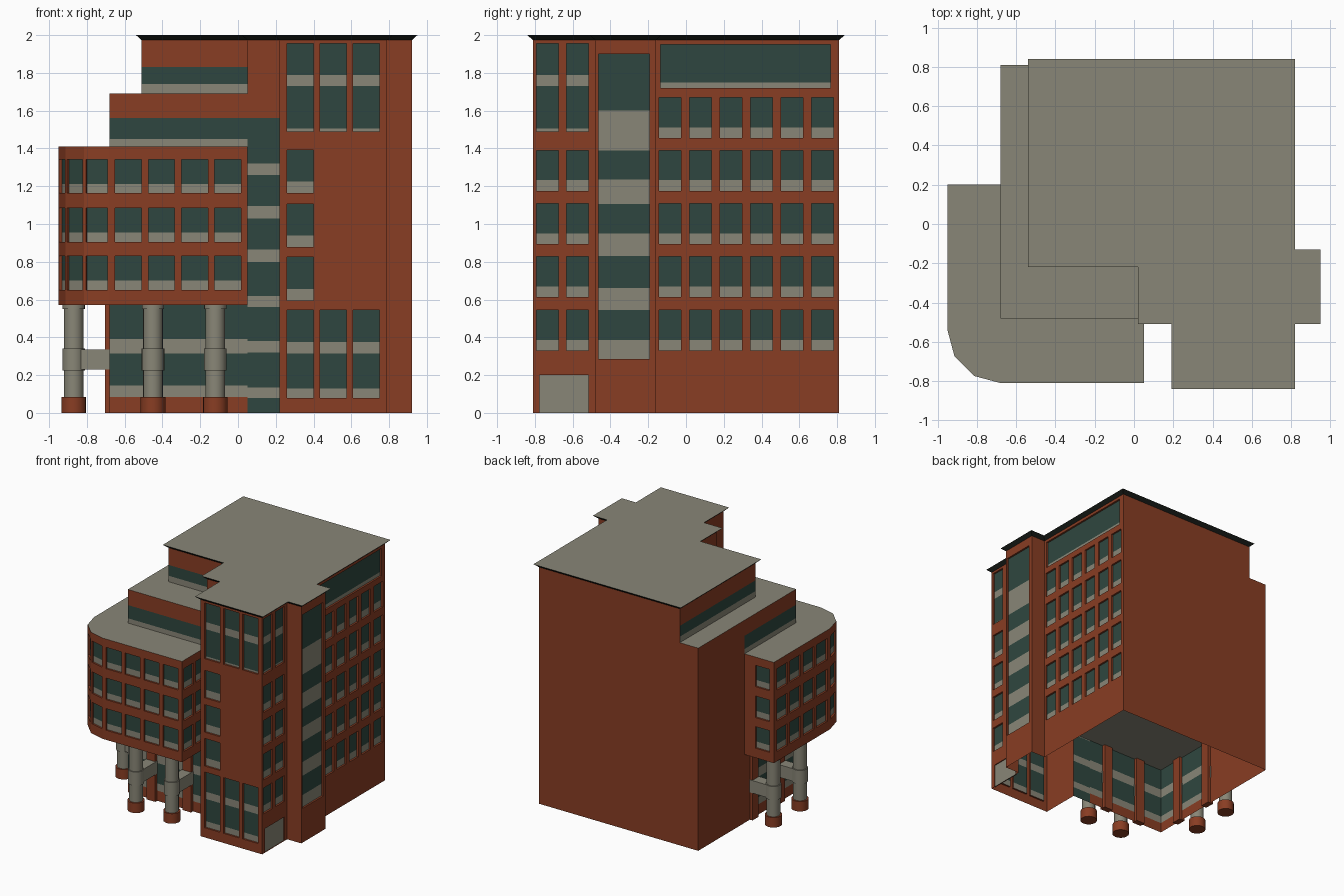
import bpy, bmesh, math
from mathutils import Vector

if "Cube" in bpy.data.objects:
    bpy.data.objects.remove(bpy.data.objects["Cube"])


def colour(name, rgb):
    m = bpy.data.materials.new(name)
    m.diffuse_color = (*rgb, 1)
    m.use_nodes = True
    m.node_tree.nodes["Principled BSDF"].inputs["Base Color"].default_value = m.diffuse_color
    return m


MATS = [colour("brick_red", (0.25, 0.047, 0.017)),
        colour("window_green", (0.028, 0.062, 0.050)),
        colour("stone_grey", (0.25, 0.24, 0.185)),
        colour("eave_black", (0.011, 0.014, 0.011))]
BRICK, GLASS, STONE, EAVE = range(4)


def finish(name, bm):
    bmesh.ops.remove_doubles(bm, verts=bm.verts, dist=1e-5)
    me = bpy.data.meshes.new(name)
    bm.to_mesh(me)
    bm.free()
    for m in MATS:
        me.materials.append(m)
    ob = bpy.data.objects.new(name, me)
    bpy.context.collection.objects.link(ob)
    return ob


def face(bm, pts, mat):
    f = bm.faces.new([bm.verts.new(p) for p in pts])
    f.material_index = mat


def wall(bm, p0, p1, z0, z1, openings=()):
    """Wall from p0 to p1 (outside on the right); opening = (u0, u1, bands, depth)."""
    a, b = Vector((*p0, 0)), Vector((*p1, 0))
    length = (b - a).length
    d = (b - a) / length
    inward = Vector((-d.y, d.x, 0))

    def P(u, z, depth=0):
        return a + d * u + inward * depth + Vector((0, 0, z))

    us, zs, holes = {0, length}, {z0, z1}, []
    for u0, u1, bands, dep in openings:
        lo, hi = bands[0][0], bands[-1][1]
        holes.append((u0, u1, lo, hi))
        us |= {u0, u1}
        zs |= {lo, hi}
        for s, t, m in bands:                      # panes
            face(bm, [P(u0, s, dep), P(u1, s, dep), P(u1, t, dep), P(u0, t, dep)], m)
        if dep:                                    # reveals
            c = [(u0, lo), (u1, lo), (u1, hi), (u0, hi)]
            for i in range(4):
                q, r = c[i], c[(i + 1) % 4]
                face(bm, [P(*q), P(*r), P(*r, dep), P(*q, dep)], BRICK)
    us, zs = sorted(us), sorted(zs)
    for i in range(len(us) - 1):
        for j in range(len(zs) - 1):
            if us[i + 1] - us[i] < 1e-5 or zs[j + 1] - zs[j] < 1e-5:
                continue
            u, z = (us[i] + us[i + 1]) / 2, (zs[j] + zs[j + 1]) / 2
            if not any(h[0] < u < h[1] and h[2] < z < h[3] for h in holes):
                face(bm, [P(us[i], zs[j]), P(us[i + 1], zs[j]),
                          P(us[i + 1], zs[j + 1]), P(us[i], zs[j + 1])], BRICK)


def pane(z, h, sill=0.057):
    return [(z, z + sill, STONE), (z + sill, z + h, GLASS)]


def stack(edges, first=STONE):
    """Alternating stone and glass bands between the given heights."""
    return [(edges[i], edges[i + 1], first if i % 2 == 0 else STONE + GLASS - first)
            for i in range(len(edges) - 1)]


def box(bm, x0, x1, y0, y1, z0, z1, mat):
    v = [(x, y, z) for x in (x0, x1) for y in (y0, y1) for z in (z0, z1)]
    for q in ((0, 1, 3, 2), (4, 6, 7, 5), (0, 4, 5, 1), (2, 3, 7, 6), (0, 2, 6, 4), (1, 5, 7, 3)):
        face(bm, [v[i] for i in q], mat)


DEP, TOP = 0.015, 1.975
TALL_LOW = stack([0.08, 0.13, 0.315, 0.375, 0.545])
TALL_TOP = stack([1.49, 1.505, 1.73, 1.79, 1.955])
ROWS = [0.33, 0.613, 0.893, 1.175]

# Main block walls, open at the bottom
bm = bmesh.new()
wall(bm, (.05, -.48), (.22, -.48), 0, TOP, [(0, .17, stack(
    [0, .08, .135, .32, .38, .56, .62, .80, .865, 1.03, 1.095, 1.26, 1.32, 1.56], GLASS), 0)])
wall(bm, (.22, -.48), (.22, -.81), 0, TOP)
ops = []
for x in (.26, .435, .61):
    ops += [(x - .22, x - .08, b, DEP) for b in (TALL_LOW, TALL_TOP)]
ops += [(.04, .18, pane(z, .23, .062), DEP) for z in (.595, .877, 1.163)]
wall(bm, (.22, -.81), (.79, -.81), 0, TOP, ops)
ops = [(.035, .295, [(0, .2, STONE)], .008)]       # side door
for u in (.018, .177):
    ops += [(u, u + .118, pane(z, .215), DEP) for z in ROWS] + [(u, u + .118, TALL_TOP, DEP)]
wall(bm, (.79, -.81), (.79, -.48), 0, TOP, ops)
# Stair tower
wall(bm, (.79, -.48), (.92, -.48), 0, TOP)
wall(bm, (.92, -.48), (.92, -.16), 0, TOP, [(.017, .287, stack(
    [.285, .385, .545, .66, .83, .95, 1.105, 1.235, 1.39, 1.6, 1.9]), DEP)])
wall(bm, (.92, -.16), (.79, -.16), 0, TOP)
# Long right side
ops = [(.025, .925, [(1.72, 1.75, STONE), (1.75, 1.95, GLASS)], DEP)]
for i in range(6):
    u = .016 + .1615 * i
    ops += [(u, u + .117, pane(z, .215), DEP) for z in ROWS + [1.455]]
wall(bm, (.79, -.16), (.79, .81), 0, TOP, ops)
wall(bm, (.79, .81), (-.51, .81), 0, TOP)
# Top set-back storey
band = [(1.69, 1.74, STONE), (1.74, 1.83, GLASS)]
wall(bm, (-.51, .81), (-.51, -.19), 1.69, TOP, [(0, 1.0, band, 0)])
wall(bm, (-.51, -.19), (.05, -.19), 1.69, TOP, [(0, .56, band, 0)])
wall(bm, (.05, -.19), (.05, -.48), 1.5, TOP)
finish("main_walls", bm)

# Middle set-back block with ground floor glazing
bm = bmesh.new()
low = stack([.085, .145, .315, .39, .57])
high = [(1.41, 1.45, STONE), (1.45, 1.56, GLASS)]
wall(bm, (-.51, .81), (-.68, .81), 0, 1.69)
wall(bm, (-.68, .81), (-.68, -.48), 0, 1.69, [(.72, 1.29, low, 0), (.61, 1.29, high, 0)])
wall(bm, (-.68, -.48), (.05, -.48), 0, 1.69, [(0, .73, low, 0), (0, .73, high, 0)])
face(bm, [(-.68, -.48, 1.69), (.05, -.48, 1.69), (.05, .81, 1.69), (-.68, .81, 1.69)], STONE)
finish("middle_block", bm)

# Ceiling over the ground floor
bm = bmesh.new()
face(bm, [(-.68, -.48, .568), (-.68, .2, .568), (.22, .2, .568), (.22, -.48, .568)], STONE)
finish("ground_floor_ceiling", bm)

# Raised wing with faceted corner
bm = bmesh.new()
WING = [(.65, .18), (.905, .18), (1.163, .178)]


def wing_ops(spans):
    return [(u, u + w, pane(z, h, .05), DEP) for u, w in spans for z, h in WING]


flat = [(.03 + .175 * i, .14) for i in range(4)]
corner = [(-.68 - .27 * math.cos(math.radians(t)), -.54 - .27 * math.sin(math.radians(t)))
          for t in (0, 30, 60, 90)]
wall(bm, (-.68, .2), (-.95, .2), .57, 1.41, wing_ops([(.1, .13)]))
wall(bm, (-.95, .2), corner[0], .57, 1.41, wing_ops([(.04 + .175 * i, .14) for i in range(4)]))
for p, q in zip(corner, corner[1:]):
    wall(bm, p, q, .57, 1.41, wing_ops([(.012, .116)]))
wall(bm, corner[3], (.05, -.81), .57, 1.41, wing_ops(flat))
wall(bm, (.05, -.81), (.05, -.48), .57, 1.41, wing_ops([(.025, .13), (.185, .13)]))
outline = [(-.95, .2)] + corner + [(.05, -.81), (.05, .2)]
face(bm, [(*p, 1.41) for p in outline], STONE)
face(bm, [(*p, .57) for p in reversed(outline)], STONE)
finish("raised_wing", bm)

# Roof slab with sloping dark eaves
E = .03
foot = [(-.51, .81, -1, 1), (-.51, -.19, -1, -1), (.05, -.19, -1, -1), (.05, -.48, -1, -1),
        (.22, -.48, -1, -1), (.22, -.81, -1, -1), (.79, -.81, 1, -1), (.79, -.48, 1, -1),
        (.92, -.48, 1, -1), (.92, -.16, 1, 1), (.79, -.16, 1, 1), (.79, .81, 1, 1)]
bm = bmesh.new()
bot = [(x, y, 1.973) for x, y, _, _ in foot]
top = [(x + E * sx, y + E * sy, 2.0) for x, y, sx, sy in foot]
for i in range(len(foot)):
    j = (i + 1) % len(foot)
    face(bm, [bot[i], bot[j], top[j], top[i]], EAVE)
face(bm, top, STONE)
face(bm, bot[::-1], EAVE)
finish("roof", bm)

# Columns, their beams and the wall piers behind them
COLUMNS = [(-.87, -.26, 0), (-.87, .09, 0), (-.45, -.7, 1), (-.12, -.7, 1)]
PROFILE = [(0, 0), (.065, 0), (.065, .083), (.052, .083), (.052, .225), (.06, .225), (.06, .34),
           (.052, .34), (.052, .55), (.059, .55), (.059, .57)]
N = 20
for k, (cx, cy, front) in enumerate(COLUMNS, 1):
    bm = bmesh.new()
    for (r0, h0), (r1, h1) in zip(PROFILE, PROFILE[1:]):
        mat = BRICK if h1 < .1 else STONE
        for i in range(N):
            c = [(math.cos(2 * math.pi * t / N), math.sin(2 * math.pi * t / N)) for t in (i, i + 1)]
            ring = [(cx + r * c[s][0], cy + r * c[s][1], h)
                    for r, h, s in ((r0, h0, 0), (r0, h0, 1), (r1, h1, 1), (r1, h1, 0))]
            face(bm, ring[1:] if r0 == 0 else ring, mat)
    ob = finish(f"column_{k}", bm)
    bpy.ops.object.select_all(action='DESELECT')
    ob.select_set(True)
    bpy.context.view_layer.objects.active = ob
    bpy.ops.object.shade_smooth_by_angle(angle=math.radians(30))
    bm = bmesh.new()
    if front:
        box(bm, cx - .04, cx + .04, -.505, -.455, 0, .57, BRICK)
        box(bm, cx - .045, cx + .045, cy, -.475, .23, .335, STONE)
    else:
        box(bm, -.705, -.655, cy - .04, cy + .04, 0, .57, BRICK)
        box(bm, cx, -.675, cy - .045, cy + .045, .23, .335, STONE)
    finish(f"pier_and_beam_{k}", bm)
